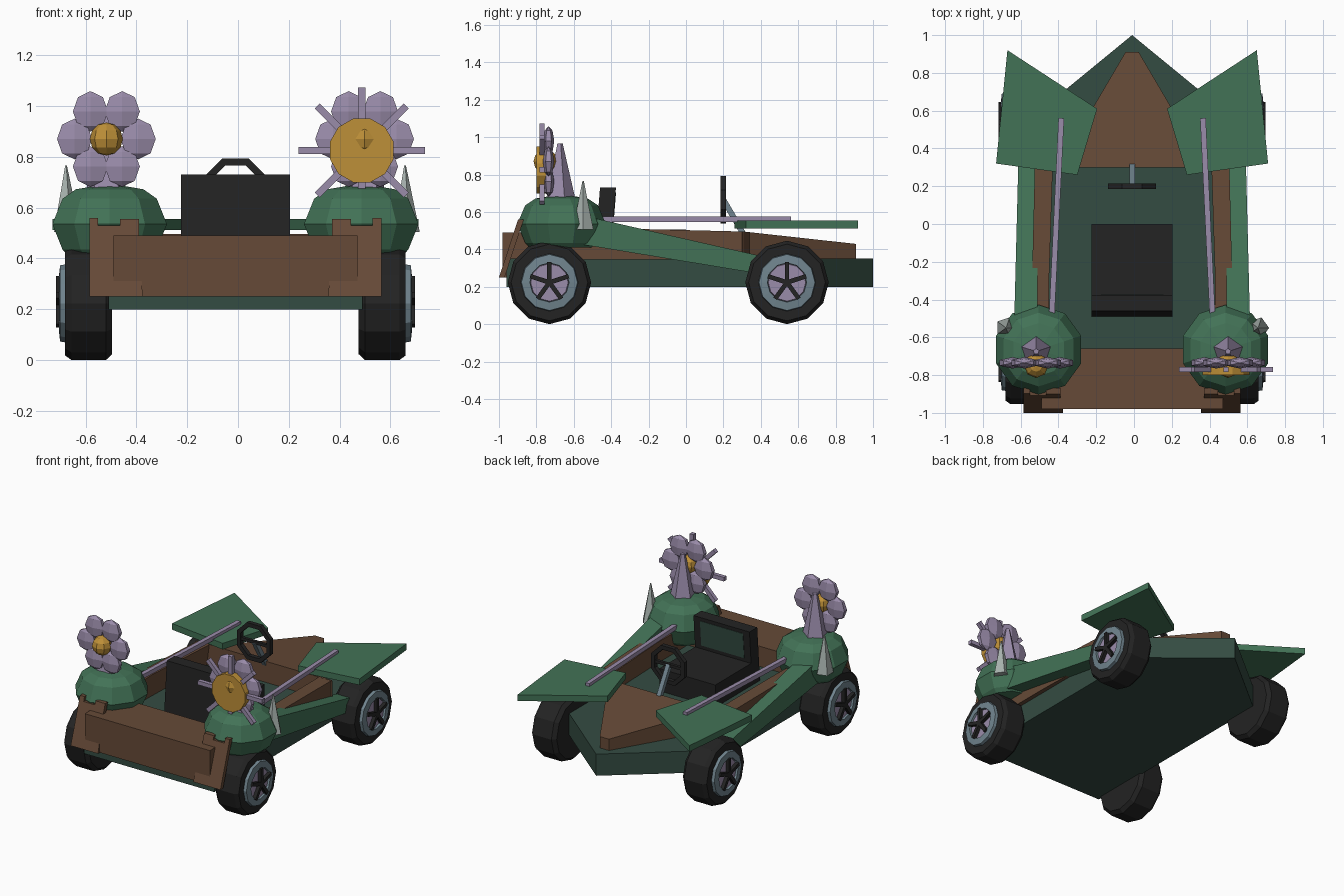
import bpy, bmesh, math
from mathutils import Vector, Matrix

if "Cube" in bpy.data.objects:
    bpy.data.objects.remove(bpy.data.objects["Cube"])

CX = -0.01  # kart centre line


def material(name, rgb):
    m = bpy.data.materials.new(name)
    lin = [((c / 255 + 0.055) / 1.055) ** 2.4 if c > 10 else c / 255 / 12.92 for c in rgb]
    m.diffuse_color = (*lin, 1)
    m.use_nodes = True
    m.node_tree.nodes["Principled BSDF"].inputs["Base Color"].default_value = m.diffuse_color
    return m


GREEN = material("leaf green", (66, 114, 86))
HULL = material("dark green", (52, 76, 66))
BROWN = material("bark brown", (102, 74, 55))
BLACK = material("black", (35, 35, 35))
LILAC = material("lilac", (154, 140, 170))
GOLD = material("gold", (190, 144, 56))
GREY = material("pale grey", (168, 178, 174))
STEEL = material("blue grey", (112, 132, 142))


def finish(bm, name, mat):
    bmesh.ops.recalc_face_normals(bm, faces=bm.faces[:])
    me = bpy.data.meshes.new(name)
    bm.to_mesh(me)
    bm.free()
    me.materials.append(mat)
    ob = bpy.data.objects.new(name, me)
    bpy.context.collection.objects.link(ob)
    return ob


def loft(name, rings, mat, bm=None, closed=False):
    """Skin a list of equal-length point rings and cap or close the ends."""
    own = bm is None
    bm = bm or bmesh.new()
    vs = [[bm.verts.new(p) for p in r] for r in rings]
    n = len(vs[0])
    pairs = list(zip(vs, vs[1:])) + ([(vs[-1], vs[0])] if closed else [])
    for a, b in pairs:
        for i in range(n):
            j = (i + 1) % n
            bm.faces.new((a[i], a[j], b[j], b[i]))
    if not closed:
        bm.faces.new(vs[0])
        bm.faces.new(vs[-1])
    return finish(bm, name, mat) if own else None


def box(name, x0, x1, y0, y1, z0, z1, mat):
    return loft(name, [[(x0, y0, z), (x1, y0, z), (x1, y1, z), (x0, y1, z)] for z in (z0, z1)], mat)


def circle(r, n, h, axis, c, start=0.0):
    pts = []
    for i in range(n):
        t = start + 2 * math.pi * i / n
        u, v = r * math.cos(t), r * math.sin(t)
        p = {"x": (h, u, v), "y": (u, h, v), "z": (u, v, h)}[axis]
        pts.append(Vector(c) + Vector(p))
    return pts


def turned(name, profile, n, axis, c, mat, start=0.0, closed=False):
    """Revolve (radius, height) pairs about an axis."""
    return loft(name, [circle(r, n, h, axis, c, start) for r, h in profile], mat, closed=closed)


def bar(name, a, b, w, mat, bm=None):
    a, b = Vector(a), Vector(b)
    q = (b - a).to_track_quat("Z", "Y")
    sq = [q @ Vector((i * w / 2, j * w / 2, 0)) for i, j in ((-1, -1), (1, -1), (1, 1), (-1, 1))]
    return loft(name, [[a + s for s in sq], [b + s for s in sq]], mat, bm)


def mirrored(pts):
    """Complete a half outline across the centre line."""
    return [(CX + x, y) for x, y in pts] + [(CX - x, y) for x, y in reversed(pts) if x > 0]


# Hull
outline = mirrored([(0, 1.0), (0.5, 0.59), (0.5, -0.96)])
loft("hull", [[(x, y, z) for x, y in outline] for z in (0.2, 0.35)], HULL)

# Nose cover slopes down to the tip
outline = mirrored([(0.035, 0.91), (0.37, 0.34), (0.525, 0.30)])
loft("nose_cover", [[(x, y, 0.345) for x, y in outline],
                    [(x, y, 0.43 + (0.9 - y) * 0.11) for x, y in outline]], BROWN)

# Rear deck
box("rear_deck", CX - 0.48, CX + 0.48, -0.98, -0.66, 0.25, 0.49, BROWN)

# Seat with padded backrest
box("seat_cushion", CX - 0.215, CX + 0.215, -0.47, 0.0, 0.345, 0.505, BLACK)
for name, hw, y0, y1, z0, z1, mat in (("seat_back", 0.215, -0.49, -0.405, 0.35, 0.73, BLACK),
                                      ("seat_pad", 0.165, -0.41, -0.388, 0.53, 0.705, HULL)):
    lean = (z1 - z0) * 0.08
    loft(name, [[(CX - hw, y0 + d, z), (CX + hw, y0 + d, z), (CX + hw, y1 + d, z), (CX - hw, y1 + d, z)]
                for z, d in ((z0, 0), (z1, lean))], mat)

# Steering wheel, its spokes and column
bm = bmesh.new()
rings = [circle(r, 8, h, "y", (CX, 0.2, 0.665), math.pi / 8)
         for r, h in ((0.138, -0.015), (0.138, 0.015), (0.108, 0.015), (0.108, -0.015))]
loft("", rings, None, bm, closed=True)
finish(bm, "steering_wheel", BLACK)
bar("steering_spoke", (CX - 0.11, 0.2, 0.665), (CX + 0.11, 0.2, 0.665), 0.02, BLACK)
bar("steering_column", (CX, 0.2, 0.665), (CX, 0.32, 0.46), 0.03, STEEL)


def wheel(side, y, tag):
    c = (CX, y, 0.223)
    s = side
    turned(tag + "_tyre", [(0.2, 0.485 * s), (0.223, 0.51 * s), (0.223, 0.645 * s),
                           (0.205, 0.67 * s), (0.15, 0.67 * s)], 12, "x", c, BLACK)
    # Raised steel ring round a recessed hub
    turned(tag + "_rim", [(0.155, 0.66 * s), (0.15, 0.69 * s), (0.105, 0.695 * s), (0.1, 0.66 * s)],
           12, "x", c, STEEL, closed=True)
    turned(tag + "_hub", [(0.11, 0.66 * s), (0.1, 0.683 * s)], 12, "x", c, LILAC)
    bm = bmesh.new()
    for i in range(5):
        t = math.pi / 2 + i * 2 * math.pi / 5
        bar("", (CX + 0.695 * s, y, 0.223),
            (CX + 0.695 * s, y + 0.108 * math.cos(t), 0.223 + 0.108 * math.sin(t)), 0.024, None, bm)
    finish(bm, tag + "_spokes", BLACK)


def flower(side, tag):
    c = Vector((CX + 0.508 * side, -0.735, 0.87))
    # Tapered stem
    turned(tag + "_stem", [(0.09, 0.64), (0.016, 0.965)], 5, "z", (c.x, -0.675, 0), LILAC, math.pi / 2)
    # Six rounded petals
    bm = bmesh.new()
    for i in range(6):
        t = i * math.pi / 3
        p = c + Vector((0.125 * math.cos(t), 0, 0.125 * math.sin(t)))
        m = Matrix.Translation(p) @ Matrix.Diagonal((1, 0.38, 1, 1))
        bmesh.ops.create_uvsphere(bm, u_segments=6, v_segments=4, radius=0.08, matrix=m)
    finish(bm, tag + "_petals", LILAC)
    bm = bmesh.new()
    bmesh.ops.create_uvsphere(bm, u_segments=8, v_segments=6, radius=0.065,
                              matrix=Matrix.Translation((c.x, -0.75, 0.87)))
    finish(bm, tag + "_centre", GOLD)


for s, tag in ((-1, "left"), (1, "right")):
    def X(v):
        return CX + v * s

    wheel(s, -0.73, tag + "_rear")
    wheel(s, 0.54, tag + "_front")

    # Cockpit side wall
    loft(tag + "_side_wall", [[(X(a), y, 0.345), (X(b), y, 0.345), (X(b), y, z), (X(a - 0.02), y, z)]
                              for y, a, b, z in ((-0.68, 0.46, 0.53, 0.505), (-0.3, 0.46, 0.53, 0.51),
                                                 (0.31, 0.44, 0.515, 0.495))], BROWN)

    # Side beam running from the pod down to the front wheel
    loft(tag + "_side_beam", [[(X(a), y, z0), (X(b), y, z0), (X(b), y, z1), (X(a), y, z1)]
                              for y, a, b, z0, z1 in ((-0.55, 0.5, 0.625, 0.425, 0.58),
                                                      (0.42, 0.5, 0.60, 0.265, 0.36))], GREEN)

    # Leaf fender
    leaf = [(0.66, 0.92), (0.185, 0.61), (0.29, 0.26), (0.72, 0.32)]
    loft(tag + "_fender", [[(X(x), y, z) for x, y in leaf] for z in (0.512, 0.555)], GREEN)

    # Rail
    bar(tag + "_rail", (X(0.425), -0.48, 0.56), (X(0.375), 0.56, 0.56), 0.03, LILAC)

    # Rounded pod over the rear wheel
    turned(tag + "_pod", [(0.17, 0.41), (0.195, 0.435), (0.237, 0.535), (0.195, 0.635), (0.14, 0.672),
                          (0.03, 0.69)], 10, "z", (X(0.495), -0.665, 0), GREEN, math.pi / 10)

    # Thorn
    turned(tag + "_thorn", [(0.058, 0.505), (0.004, 0.765)], 5, "z", (X(0.667), -0.55, 0), GREY)

    # Slanted rear bracket with a notched top
    shape = [(0.575, 0.25), (0.575, 0.56), (0.54, 0.56), (0.54, 0.53), (0.455, 0.53),
             (0.455, 0.555), (0.38, 0.555), (0.38, 0.49), (0.365, 0.25)]
    loft(tag + "_bracket", [[(X(x), -1.0 + (z - 0.25) * 0.33 + d, z) for x, z in shape]
                            for d in (0, 0.03)], BROWN)

    flower(s, tag + "_flower")

# Large sun disc with eight rays on one flower
sun = Vector((0.487, -0.77, 0.825))
turned("sun_disc", [(0.13, -0.03), (0.13, 0.025)], 12, "y", sun, GOLD, math.pi / 12)
bm = bmesh.new()
for i in range(8):
    t = i * math.pi / 4
    d = Vector((math.cos(t), 0, math.sin(t)))
    bar("", sun + d * 0.1, sun + d * 0.248, 0.028, None, bm)
finish(bm, "sun_rays", LILAC)
